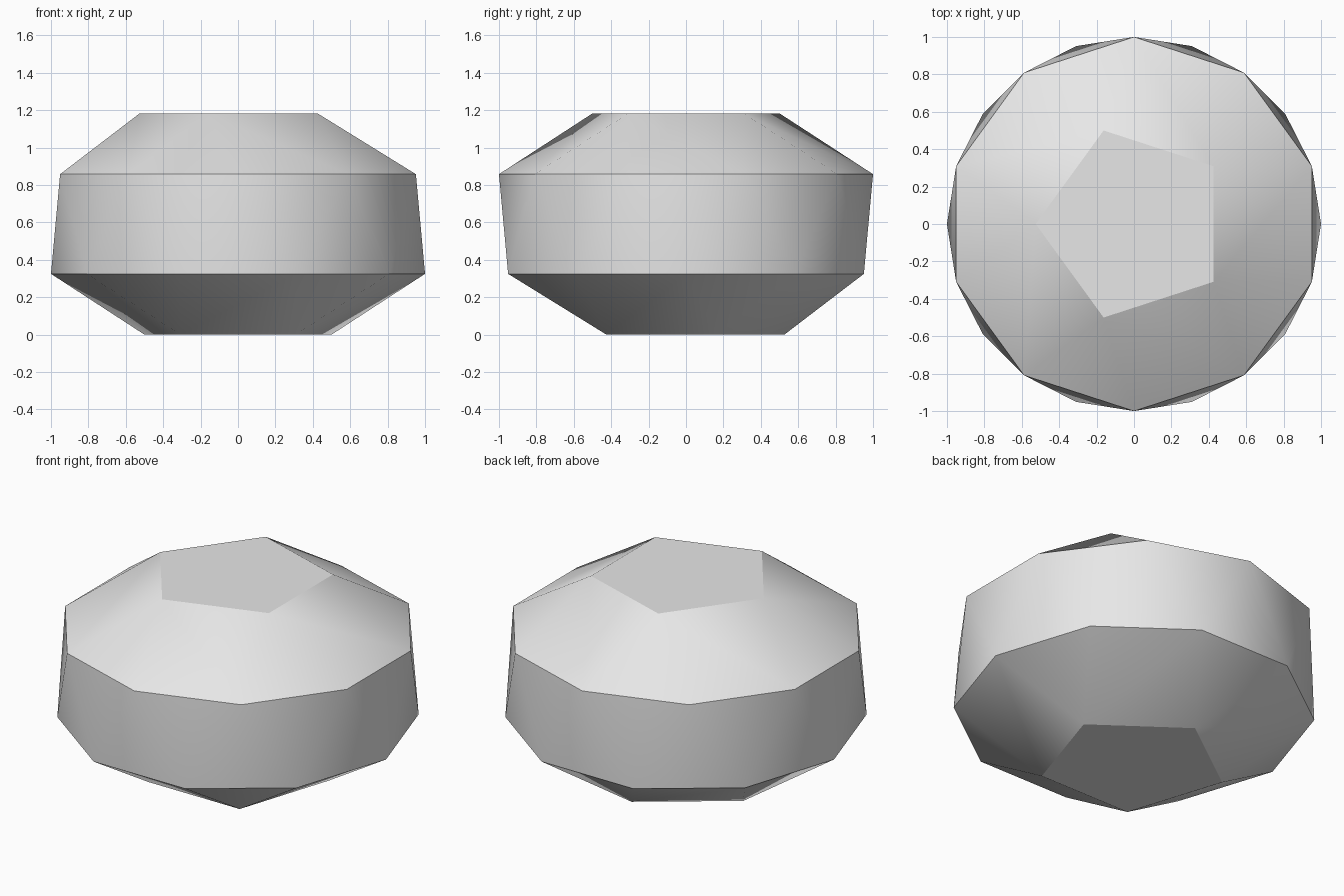
import bpy
import bmesh
from math import cos, sin, pi, radians, sqrt

old = bpy.data.objects.get("Cube")
if old:
    bpy.data.objects.remove(old, do_unlink=True)

# Proportions follow from equal edges around a decagon of radius 1
EDGE = 2 * sin(pi / 10)
SMALL_R = EDGE / (2 * sin(pi / 5))
CUP_H = EDGE * sqrt((5 - sqrt(5)) / 10)
BAND_H = sqrt(EDGE ** 2 - (2 * sin(pi / 20)) ** 2)

grey = bpy.data.materials.new("light grey")
grey.use_nodes = True
grey.diffuse_color = (0.8, 0.8, 0.8, 1)
grey.node_tree.nodes["Principled BSDF"].inputs["Base Color"].default_value = (0.8, 0.8, 0.8, 1)

bm = bmesh.new()


def ring(count, radius, z, start):
    """Regular polygon of vertices, first corner at start degrees."""
    a0 = radians(start)
    return [bm.verts.new((radius * cos(a0 + 2 * pi * i / count),
                          radius * sin(a0 + 2 * pi * i / count), z))
            for i in range(count)]


def cupola(pent, deca):
    """Pentagon cap joined to a decagon rim by triangles and squares."""
    bm.faces.new(pent)
    for i in range(5):
        j = (i + 1) % 5
        a, b, c = deca[2 * i], deca[2 * i + 1], deca[2 * j]
        bm.faces.new((pent[i], a, b))
        bm.faces.new((pent[i], b, c, pent[j]))


# Lower and upper caps, turned against each other
low_z, high_z = CUP_H, CUP_H + BAND_H
low_rim = ring(10, 1, low_z, 72)
high_rim = ring(10, 1, high_z, 18)
cupola(ring(5, SMALL_R, 0, 90), low_rim)
cupola(ring(5, SMALL_R, high_z + CUP_H, 36), high_rim)

# Middle band of alternating triangles; line the upper rim up with the lower
high_rim = high_rim[2:] + high_rim[:2]
for i in range(10):
    j = (i + 1) % 10
    bm.faces.new((low_rim[i], low_rim[j], high_rim[i]))
    bm.faces.new((low_rim[j], high_rim[j], high_rim[i]))

bmesh.ops.recalc_face_normals(bm, faces=bm.faces)
mesh = bpy.data.meshes.new("faceted_solid")
bm.to_mesh(mesh)
bm.free()
mesh.materials.append(grey)

solid = bpy.data.objects.new("faceted_solid", mesh)
bpy.context.collection.objects.link(solid)

# Soft shading across shallow edges, crisp caps and rims
bpy.ops.object.select_all(action='DESELECT')
solid.select_set(True)
bpy.context.view_layer.objects.active = solid
bpy.ops.object.shade_smooth_by_angle(angle=radians(30))
